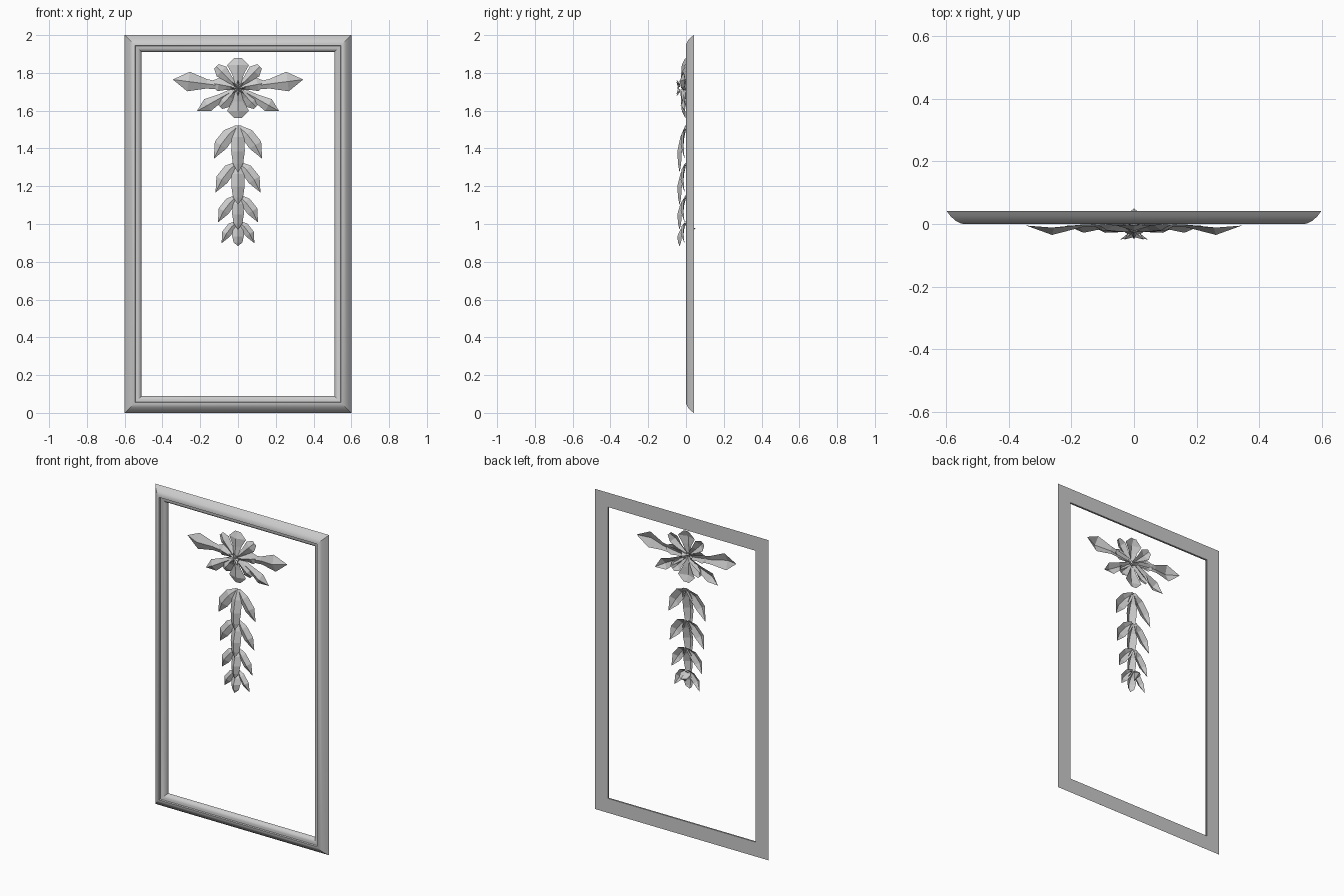
import bpy, bmesh, math
from mathutils import Vector

if "Cube" in bpy.data.objects:
    bpy.data.objects.remove(bpy.data.objects["Cube"])

plaster = bpy.data.materials.new("grey_plaster")
plaster.diffuse_color = (0.6, 0.6, 0.6, 1)
plaster.use_nodes = True
plaster.node_tree.nodes["Principled BSDF"].inputs["Base Color"].default_value = plaster.diffuse_color


def finish(bm, name):
    mesh = bpy.data.meshes.new(name)
    bm.to_mesh(mesh)
    bm.free()
    mesh.materials.append(plaster)
    ob = bpy.data.objects.new(name, mesh)
    bpy.context.collection.objects.link(ob)
    return ob


def leaf(bm, stations, mirror=False):
    """Folded leaf along stations (x, z, half width, ridge y, edge y)."""
    for s in ((1, -1) if mirror else (1,)):
        rows = []
        for i, (x, z, w, ym, ye) in enumerate(stations):
            a, b = stations[max(i - 1, 0)], stations[min(i + 1, len(stations) - 1)]
            d = Vector((b[0] - a[0], b[1] - a[1])).normalized()
            nx, nz = -d.y * w, d.x * w
            mid = bm.verts.new((s * x, ym, z))
            if w == 0:
                rows.append([mid, mid, mid])
            else:
                rows.append([bm.verts.new((s * (x + nx), ye, z + nz)), mid,
                             bm.verts.new((s * (x - nx), ye, z - nz))])
        for r, q in zip(rows, rows[1:]):
            for k in (0, 1):
                loop = list(dict.fromkeys([r[k], r[k + 1], q[k + 1], q[k]]))
                if len(loop) > 2:
                    bm.faces.new(loop if s == 1 else loop[::-1])


def petal(bm, tip, cuts, mirror=False):
    """Straight leaf from the flower centre; cuts = (fraction, half width, ridge y, edge y)."""
    cx, cz = 0, 1.72
    leaf(bm, [(cx + (tip[0] - cx) * t, cz + (tip[1] - cz) * t, w, ym, ye)
              for t, w, ym, ye in cuts], mirror)


# Moulded frame: profile (inset, y) swept round a rectangle
profile = [(0, 0.042), (0.012, 0.026), (0.028, 0.011), (0.045, 0.002), (0.055, 0),
           (0.057, 0.010), (0.070, 0.012), (0.082, 0.019), (0.09, 0.032), (0.09, 0.042)]
bm = bmesh.new()
rings = [[bm.verts.new((sx * (0.6 - d), y, 1 + sz * (1 - d)))
          for sx, sz in ((-1, -1), (1, -1), (1, 1), (-1, 1))] for d, y in profile]
for i, r in enumerate(rings):
    q = rings[(i + 1) % len(rings)]
    for k in range(4):
        bm.faces.new((r[k], r[(k + 1) % 4], q[(k + 1) % 4], q[k]))
bmesh.ops.recalc_face_normals(bm, faces=bm.faces)
frame = finish(bm, "frame")
bpy.context.view_layer.objects.active = frame
frame.select_set(True)
bpy.ops.object.shade_smooth_by_angle(angle=math.radians(35))

# Long side leaves behind the flower
bm = bmesh.new()
petal(bm, (0.345, 1.765), [(0.1, 0.015, -0.01, 0), (0.48, 0.025, -0.010, -0.002),
                           (0.76, 0.052, -0.035, -0.012), (1, 0, -0.005, 0)], True)
petal(bm, (0.218, 1.597), [(0.1, 0.012, -0.01, 0), (0.45, 0.022, -0.015, -0.002),
                           (0.74, 0.036, -0.028, -0.008), (1, 0, -0.004, 0)], True)
finish(bm, "spray_leaves")

# Flower petals
bm = bmesh.new()
for z in (1.88, 1.56):
    petal(bm, (0, z), [(0.05, 0.012, -0.03, -0.024), (0.45, 0.030, -0.026, -0.010),
                       (0.76, 0.058, -0.022, -0.004), (1, 0.018, -0.004, -0.002)])
for tip in ((0.115, 1.835), (0.135, 1.745), (0.095, 1.62)):
    petal(bm, tip, [(0.08, 0.010, -0.026, -0.018), (0.45, 0.022, -0.024, -0.006),
                    (0.76, 0.036, -0.020, -0.003), (1, 0.016, -0.003, 0)], True)
finish(bm, "flower_petals")

# Raised star in the flower centre
bm = bmesh.new()
hub = bm.verts.new((0, -0.042, 1.72))
star = []
for i in range(16):
    a = math.tau * i / 16 + math.pi / 2
    r = 0.045 if i % 2 == 0 else 0.02
    star.append(bm.verts.new((r * math.cos(a), -0.05 if i % 2 == 0 else -0.03,
                              1.72 + r * math.sin(a))))
for i in range(16):
    bm.faces.new((hub, star[i], star[(i + 1) % 16]))
finish(bm, "flower_centre")

# Hanging garland: paired side leaves and overlapping middle leaves
bm = bmesh.new()
for top, size in ((1.51, 1.0), (1.32, 0.93), (1.145, 0.83), (1.01, 0.68)):
    leaf(bm, [(x * size, top + z * size, w * size, ym, ye) for x, z, w, ym, ye in
              ((0.01, 0, 0.012, -0.006, 0), (0.048, -0.035, 0.034, -0.024, -0.010),
               (0.092, -0.092, 0.036, -0.028, -0.014), (0.128, -0.165, 0, -0.008, 0))], True)
finish(bm, "garland_side_leaves")

bm = bmesh.new()
for top, length, w in ((1.522, 0.25, 0.036), (1.32, 0.22, 0.035),
                       (1.15, 0.18, 0.031), (1.0, 0.118, 0.031)):
    leaf(bm, [(0, top, w * 0.5, -0.004, 0), (0, top - length * 0.25, w * 0.95, -0.030, -0.012),
              (0, top - length * 0.55, w, -0.046, -0.022),
              (0, top - length * 0.82, w * 0.75, -0.042, -0.026), (0, top - length, 0, -0.034, 0)])
finish(bm, "garland_middle_leaves")

# Small leaf curled to the back at the garland's end
bm = bmesh.new()
leaf(bm, [(0, 1.0, 0.02, -0.01, -0.01), (0, 0.99, 0.036, 0.03, 0.005),
          (0, 0.975, 0.025, 0.05, 0.03), (0, 0.94, 0, 0.0, 0)])
finish(bm, "garland_back_curl")
